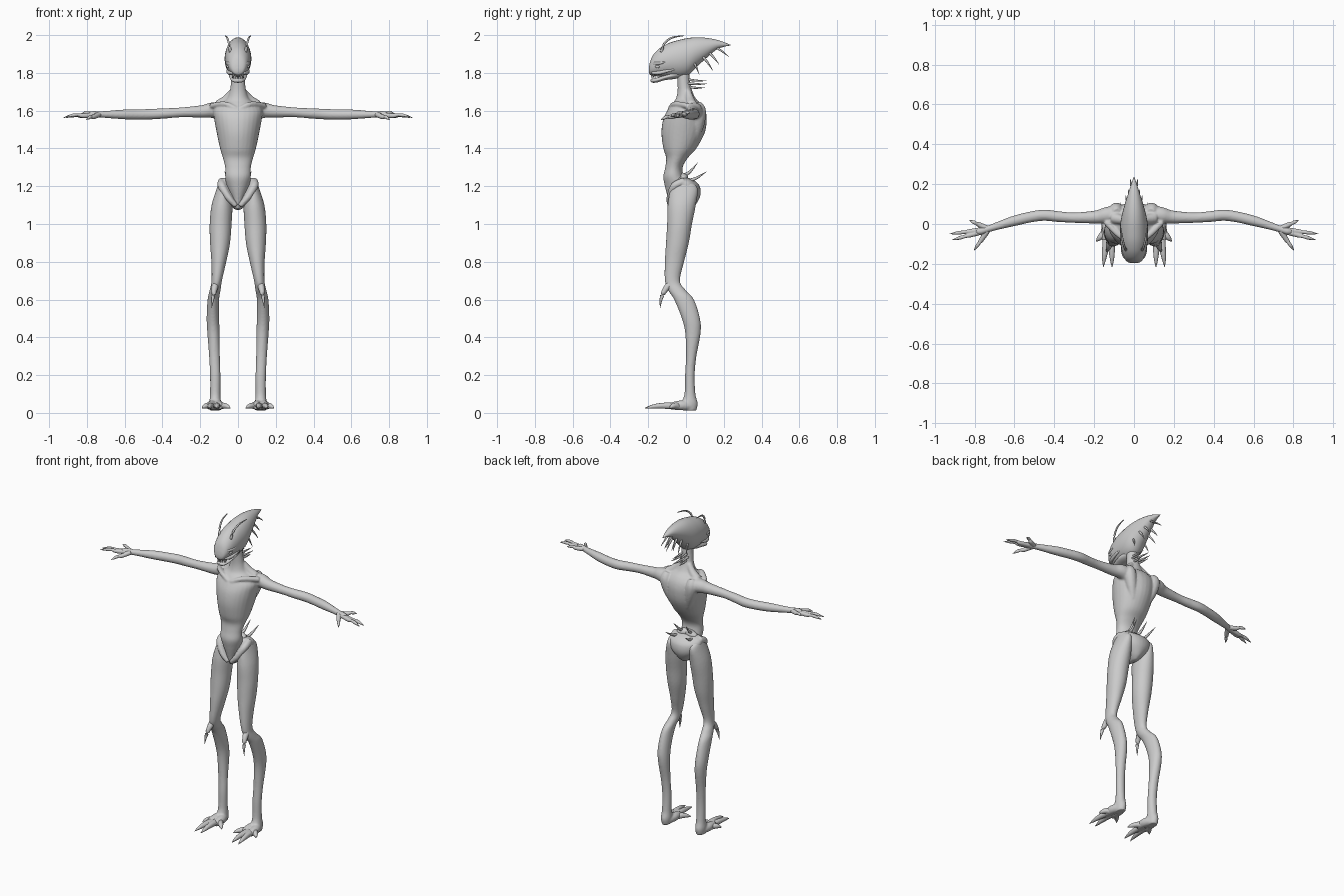
import bpy, bmesh, math
from mathutils import Vector as V


def spline(rows, k=5):
    """Catmull-Rom interpolation of rows of numbers."""
    out = []
    for i in range(len(rows) - 1):
        p0, p1, p2 = rows[max(i - 1, 0)], rows[i], rows[i + 1]
        p3 = rows[min(i + 2, len(rows) - 1)]
        for s in range(k):
            t = s / k
            out.append([0.5 * (2 * b + (c - a) * t + (2 * a - 5 * b + 4 * c - d) * t * t
                               + (3 * b - a - 3 * c + d) * t ** 3)
                        for a, b, c, d in zip(p0, p1, p2, p3)])
    return out + [list(rows[-1])]


def skin(bm, rings, both, n):
    """Bridge rings of (centre, half axis u, half axis v), optionally on both sides."""
    for sx in ((1, -1) if both else (1,)):
        loops = []
        for c, u, v in rings:
            ring = []
            for j in range(n):
                a = 2 * math.pi * j / n
                p = c + u * math.cos(a) + v * math.sin(a)
                ring.append(bm.verts.new((p.x * sx, p.y, p.z)))
            loops.append(ring)
        for A, B in zip(loops, loops[1:]):
            for j in range(n):
                bm.faces.new((A[j], A[(j + 1) % n], B[(j + 1) % n], B[j]))
        bm.faces.new(loops[0][::-1])
        bm.faces.new(loops[-1])


def stack(bm, rows, both=False, n=28):
    """Horizontal sections: z, x0, x1, y0, y1."""
    skin(bm, [(V(((a + b) / 2, (c + d) / 2, z)), V(((b - a) / 2, 0, 0)), V((0, (d - c) / 2, 0)))
              for z, a, b, c, d in spline(rows)], both, n)


def slices(bm, rows, n=28):
    """Sections across y: y, z0, z1, half width."""
    skin(bm, [(V((0, y, (a + b) / 2)), V((max(w, .001), 0, 0)), V((0, 0, max(b - a, .002) / 2)))
              for y, a, b, w in spline(rows)], False, n)


def tube(bm, rows, both=True, n=12, k=5):
    """Round tube through x, y, z, radius."""
    pts = spline(rows, k)
    rings = []
    for i, p in enumerate(pts):
        d = V(pts[min(i + 1, len(pts) - 1)][:3]) - V(pts[max(i - 1, 0)][:3])
        ref = V((0, 0, 1)) if abs(d.normalized().z) < 0.9 else V((0, 1, 0))
        u = d.cross(ref).normalized()
        r = max(p[3], .0008)
        rings.append((V(p[:3]), u * r, u.cross(d).normalized() * r))
    skin(bm, rings, both, n)


def finish(name, bm, voxel=0, smooth=3):
    bmesh.ops.recalc_face_normals(bm, faces=bm.faces)
    me = bpy.data.meshes.new(name)
    bm.to_mesh(me)
    bm.free()
    me.polygons.foreach_set("use_smooth", [True] * len(me.polygons))
    ob = bpy.data.objects.new(name, me)
    bpy.context.collection.objects.link(ob)
    if voxel:
        m = ob.modifiers.new("blend", 'REMESH')
        m.mode, m.voxel_size, m.use_smooth_shade = 'VOXEL', voxel, True
        m = ob.modifiers.new("soften", 'SMOOTH')
        m.factor, m.iterations = 0.5, smooth
    return ob


# torso and neck
bm = bmesh.new()
trunk = [(1.08, .012, -.08, -.04), (1.14, .035, -.097, 0), (1.20, .06, -.112, .02),
         (1.25, .068, -.12, -.012), (1.30, .068, -.11, -.018), (1.35, .08, -.105, .01),
         (1.40, .095, -.12, .055), (1.48, .112, -.13, .098), (1.55, .125, -.122, .11),
         (1.60, .13, -.10, .103), (1.635, .10, -.075, .083), (1.66, .062, -.055, .055),
         (1.70, .045, -.045, .035), (1.75, .037, -.045, .022), (1.80, .034, -.05, .018)]
stack(bm, [(z, -w, w, a, b) for z, w, a, b in trunk])
# shoulder blades, collar and neck muscles
tube(bm, [(.085, .06, 1.64, .02), (.09, .07, 1.60, .036), (.075, .065, 1.53, .033), (.05, .05, 1.45, .02)])
tube(bm, [(.03, .01, 1.70, .018), (.06, .02, 1.66, .024), (.10, .03, 1.628, .03)])
tube(bm, [(.01, -.085, 1.61, .012), (.07, -.06, 1.635, .014), (.14, .01, 1.625, .016)])
# arms
tube(bm, [(.06, .045, 1.585, .045), (.13, .045, 1.602, .042), (.19, .035, 1.596, .033),
          (.30, .032, 1.591, .026), (.38, .037, 1.586, .027), (.45, .044, 1.582, .028),
          (.52, .035, 1.58, .027), (.60, .016, 1.58, .026), (.68, -.008, 1.58, .02),
          (.73, -.024, 1.58, .017), (.77, -.036, 1.58, .018), (.79, -.04, 1.578, .013)], n=20)
finish("torso_and_arms", bm, .006)

# hands: palm spread and clawed fingers
bm = bmesh.new()
for x, y, z, s in ((.93, -.05, 1.562, 0), (.92, -.082, 1.566, -.012), (.83, .02, 1.585, .012),
                   (.805, -.135, 1.55, -.02)):
    a = V((.735, -.027 + s * .4, 1.58))
    tip = V((x, y, z))
    m, q = a.lerp(tip, .45), a.lerp(tip, .75)
    tube(bm, [(*a, .014), (*m, .0125), (*(m.lerp(q, .5) + V((0, 0, .006))), .0085),
              (*(q + V((0, 0, .006))), .0095), (*tip, .001)], n=10)
finish("hands", bm, .003, 2)

# pelvis
bm = bmesh.new()
pelvis = [(1.075, .012, -.06, .02), (1.10, .045, -.075, .05), (1.15, .092, -.08, .076),
          (1.20, .108, -.075, .073), (1.23, .10, -.06, .045), (1.245, .07, -.05, .01)]
stack(bm, [(z, -w, w, a, b) for z, w, a, b in pelvis])
# hip ridges sloping to the groin
tube(bm, [(.085, -.01, 1.225, .022), (.085, -.06, 1.20, .022), (.05, -.085, 1.14, .018), (.01, -.085, 1.095, .013)])
finish("pelvis", bm, .006)

# legs
bm = bmesh.new()
stack(bm, [(1.225, .065, .10, -.05, .02), (1.19, .045, .112, -.08, .062), (1.10, .03, .14, -.097, .052),
           (1.0, .034, .15, -.10, .032), (.9, .042, .148, -.106, .015), (.8, .062, .141, -.112, -.01),
           (.7, .085, .14, -.112, -.032), (.65, .092, .15, -.095, -.002), (.6, .10, .161, -.063, .042),
           (.5, .10, .166, -.022, .074), (.42, .097, .162, -.004, .077), (.3, .096, .153, 0, .055),
           (.2, .093, .148, -.005, .046), (.1, .093, .148, -.008, .05), (.05, .09, .152, -.025, .062),
           (.012, .096, .146, -.01, .055)], both=True)
# feet
for dx in (-.018, .018):
    tube(bm, [(.12 + dx * .3, .035, .032, .02), (.12 + dx, -.02, .04, .027), (.122 + dx * 1.3, -.08, .036, .019)])
finish("legs", bm, .006)

# toes with claws
bm = bmesh.new()
for x, y, b in ((.11, -.225, .112), (.155, -.222, .135), (.192, -.09, .14), (.038, -.11, .105)):
    a = V((b, -.035, .034))
    tip = V((x, y, .024))
    m, q = a.lerp(tip, .4), a.lerp(tip, .72)
    tube(bm, [(*a, .02), (m.x, m.y, .038, .017), (q.x, q.y, .034, .012), (*tip, .001)], n=10)
finish("toes", bm, .004, 2)

# knee spurs
bm = bmesh.new()
tube(bm, [(.118, -.075, .69, .02), (.125, -.108, .655, .016), (.133, -.13, .61, .009), (.14, -.137, .555, .001)])
finish("knee_spurs", bm)

# head with swept back crest
bm = bmesh.new()
slices(bm, [(-.197, 1.805, 1.825, .012), (-.192, 1.792, 1.852, .03), (-.18, 1.786, 1.885, .043),
            (-.16, 1.783, 1.912, .053), (-.13, 1.778, 1.937, .062), (-.085, 1.776, 1.96, .069),
            (-.03, 1.775, 1.976, .071), (.015, 1.79, 1.985, .067), (.06, 1.835, 1.988, .057),
            (.11, 1.88, 1.985, .043), (.16, 1.922, 1.976, .027), (.2, 1.938, 1.963, .014),
            (.235, 1.945, 1.949, .002)])
# brow and cheek ridges
tube(bm, [(.025, -.18, 1.845, .006), (.046, -.165, 1.85, .008), (.058, -.135, 1.852, .007), (.064, -.1, 1.86, .002)])
tube(bm, [(.03, -.178, 1.80, .008), (.046, -.145, 1.80, .01), (.054, -.10, 1.81, .008), (.055, -.05, 1.82, .003)])
finish("head", bm)

# lower jaw
bm = bmesh.new()
slices(bm, [(-.187, 1.756, 1.764, .01), (-.178, 1.748, 1.769, .026), (-.15, 1.75, 1.776, .037),
            (-.11, 1.762, 1.79, .045), (-.06, 1.768, 1.81, .045), (-.02, 1.78, 1.81, .03)])
finish("jaw", bm)

# teeth
bm = bmesh.new()
for a in (8, 26, 44, 62):
    x, y = .033 * math.sin(math.radians(a)), -.148 - .034 * math.cos(math.radians(a))
    tube(bm, [(x, y, 1.797, .004), (x, y, 1.783, .003), (x, y, 1.771, .0008)], n=6, k=1)
finish("teeth", bm)

# eyes
bm = bmesh.new()
skin(bm, [(V((.051, -.15 + .013 * math.cos(t), 1.833)), V((.01, 0, 0)) * math.sin(t) + V((.0005, 0, 0)),
           V((0, 0, .008)) * math.sin(t) + V((0, 0, .0005))) for t in [i * math.pi / 8 for i in range(9)]], True, 12)
finish("eyes", bm)

# antennae
bm = bmesh.new()
tube(bm, [(.04, -.13, 1.91, .008), (.048, -.115, 1.955, .006), (.058, -.075, 1.986, .005), (.068, -.01, 1.997, .002)], n=8)
finish("antennae", bm)

# spines: crest underside, nape and lower back (start x, y, z, tip x, y, z)
bm = bmesh.new()
for x, y, z, tx, ty, tz, r in (
        (.012, .16, 1.935, .018, .228, 1.885, .006), (.022, .125, 1.905, .03, .175, 1.845, .007),
        (.032, .09, 1.885, .042, .142, 1.812, .007), (.042, .045, 1.85, .052, .07, 1.79, .006),
        (.015, .005, 1.765, .02, .108, 1.758, .007), (.022, .01, 1.745, .03, .11, 1.742, .007),
        (.015, .015, 1.725, .022, .10, 1.722, .007),
        (.03, -.02, 1.25, .045, .062, 1.325, .01), (.05, 0, 1.225, .07, .108, 1.277, .01)):
    tube(bm, [(x, y, z, r), (x * .6 + tx * .4, y * .5 + ty * .5, z * .6 + tz * .4 - .003, r * .75),
              (tx, ty, tz, .0008)], n=8)
# lower back plates
tube(bm, [(0, -.02, 1.25, .022), (.03, -.012, 1.245, .024), (.06, -.015, 1.235, .018)])
finish("spines", bm)
